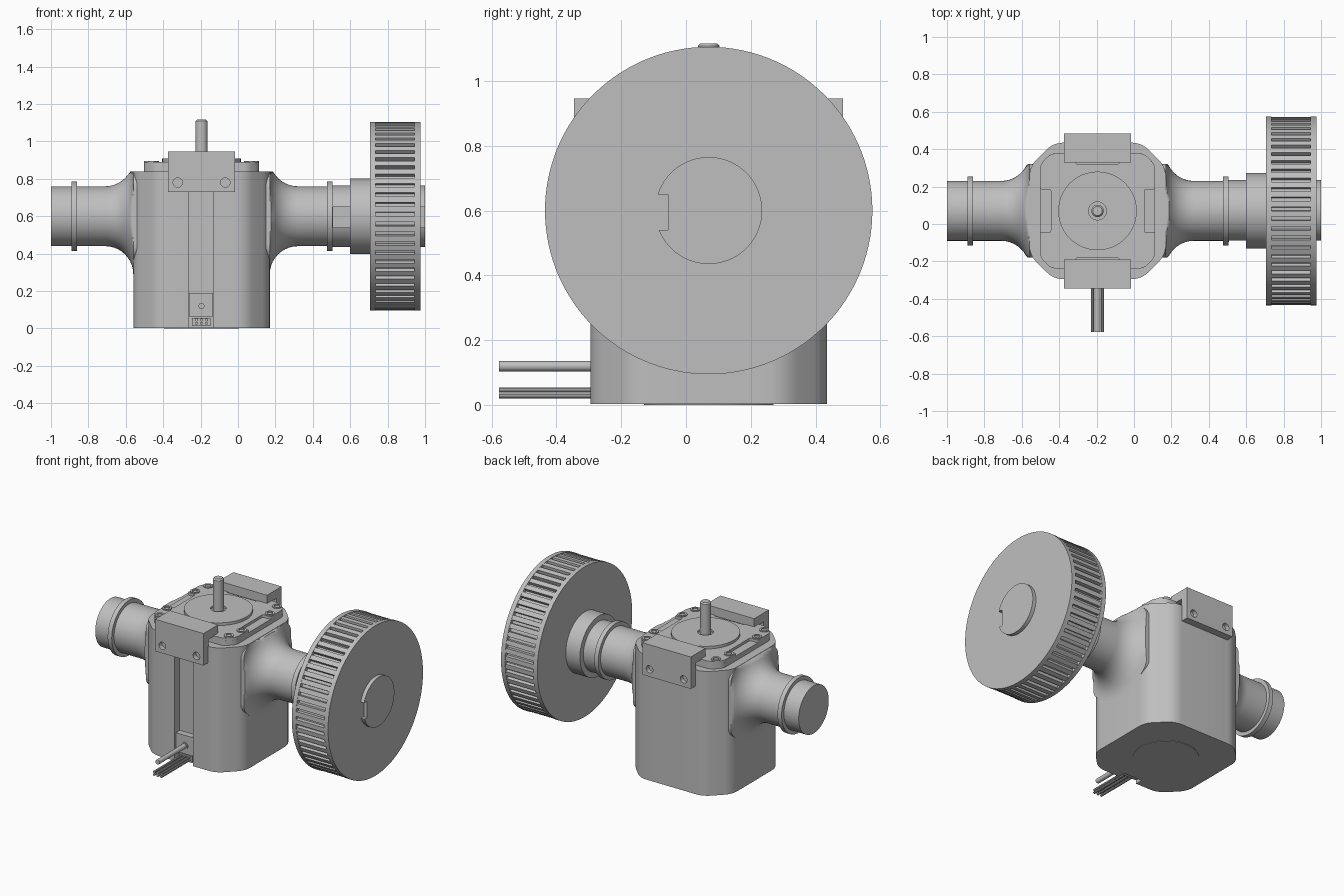
import bpy, bmesh, math
from mathutils import Vector

if "Cube" in bpy.data.objects:
    bpy.data.objects.remove(bpy.data.objects["Cube"], do_unlink=True)

GREY = (0.52, 0.52, 0.52, 1)
metal = bpy.data.materials.new("plain grey")
metal.diffuse_color = GREY
metal.use_nodes = True
metal.node_tree.nodes["Principled BSDF"].inputs["Base Color"].default_value = GREY

CX, CY, AZ = -0.195, 0.07, 0.6      # motor centre, and height of the cross axle
HALF = 0.365                        # half width of the housing


def place(a, b, t, axis):
    return {"x": (t, a, b), "y": (a, t, b), "z": (a, b, t)}[axis]


def loft(name, rings, axis):
    """Skin a list of (points, position) rings and cap both ends."""
    bm = bmesh.new()
    loops = [[bm.verts.new(place(a, b, t, axis)) for a, b in pts] for pts, t in rings]
    n = len(loops[0])
    for lo, hi in zip(loops, loops[1:]):
        for i in range(n):
            j = (i + 1) % n
            bm.faces.new((lo[i], lo[j], hi[j], hi[i]))
    bm.faces.new(loops[0])
    bm.faces.new(loops[-1])
    bmesh.ops.recalc_face_normals(bm, faces=bm.faces[:])
    mesh = bpy.data.meshes.new(name)
    bm.to_mesh(mesh)
    bm.free()
    mesh.materials.append(metal)
    ob = bpy.data.objects.new(name, mesh)
    bpy.context.collection.objects.link(ob)
    smooth(ob)
    return ob


def activate(ob):
    bpy.ops.object.select_all(action="DESELECT")
    ob.select_set(True)
    bpy.context.view_layer.objects.active = ob


def smooth(ob):
    activate(ob)
    bpy.ops.object.shade_smooth_by_angle(angle=math.radians(30))


def prism(name, pts, lo, hi, axis="z"):
    return loft(name, [(pts, lo), (pts, hi)], axis)


def box(name, x, y, z):
    return prism(name, [(x[0], y[0]), (x[1], y[0]), (x[1], y[1]), (x[0], y[1])], *z)


def lathe(name, profile, a, b, axis, seg=32):
    """Turn (position, radius) pairs about an axis through a, b."""
    ring = [(math.cos(i * math.tau / seg), math.sin(i * math.tau / seg)) for i in range(seg)]
    return loft(name, [([(a + r * c, b + r * s) for c, s in ring], t) for t, r in profile], axis)


def rounded(corners, n=6):
    """Round each (x, y, radius) corner of an outline."""
    out = []
    for i, (x, y, r) in enumerate(corners):
        p = Vector((x, y))
        if not r:
            out.append((x, y))
            continue
        a = p + (Vector(corners[i - 1][:2]) - p).normalized() * r
        b = p + (Vector(corners[(i + 1) % len(corners)][:2]) - p).normalized() * r
        for k in range(n + 1):
            t = k / n
            out.append(tuple(a * (1 - t) ** 2 + p * 2 * t * (1 - t) + b * t * t))
    return out


def chamfered(h, c, r, extra=()):
    """Chamfered square about the motor centre; extra points go on the front side."""
    k = h - c
    pts = [(k, -h), (h, -k), (h, k), (k, h), (-k, h), (-h, k), (-h, -k), (-k, -h)]
    return rounded([(CX + x, CY + y, r) for x, y in pts] + list(extra))


def cut(ob, cutter):
    mod = ob.modifiers.new("cut", "BOOLEAN")
    mod.operation = "DIFFERENCE"
    mod.solver = "EXACT"
    mod.object = cutter
    activate(ob)
    bpy.ops.object.modifier_apply(modifier=mod.name)
    bpy.data.objects.remove(cutter, do_unlink=True)
    smooth(ob)


# Housing with a cable channel down the front
front = CY - HALF
channel = [(-0.265, front, 0), (-0.265, front + 0.05, 0), (-0.13, front + 0.05, 0), (-0.13, front, 0)]
prism("housing", chamfered(HALF, 0.13, 0.055, channel), 0.003, 0.84)
lathe("bottom_disc", [(0, 0.2), (0.02, 0.2)], CX, CY, "z", 64)

# End cap with side ledges
prism("cap_base", chamfered(0.308, 0.06, 0.03), 0.83, 0.872)
h, k, g, s = 0.308, 0.248, 0.25, 0.115
quarter = [(g, -s, 0.01), (g, s, 0.01), (h, s, 0.01), (h, k, 0.03), (k, h, 0.03), (s, h, 0.01)]
outline = []
for turn in range(4):
    for x, y, r in quarter[1:] + [(s, g, 0.01)]:
        for _ in range(turn):
            x, y = -y, x
        outline.append((CX + x, CY + y, r))
prism("cap_top", rounded(outline, 4), 0.87, 0.89)

# Pilot boss and drive shaft
lathe("pilot_boss", [(0.87, 0.21), (0.908, 0.21), (0.908, 0.048), (0.895, 0.048)], CX, CY, "z", 64)
lathe("motor_shaft", [(0.88, 0.033), (1.108, 0.033), (1.116, 0.025)], CX, CY, "z")

# Cap screws with sockets, two at each corner
for sx in (-1, 1):
    for sy in (-1, 1):
        for dx, dy in ((0.257, 0.257), (0.278, 0.15)):
            lathe("cap_screw", [(0.87, 0.03), (0.896, 0.03), (0.896, 0.018), (0.888, 0.018)],
                  CX + sx * dx, CY + sy * dy, "z", 20)

# Front and back hook brackets, each with two holes
for side, label in ((-1, "front"), (1, "back")):
    hook = [(0.415, 0.73), (0.415, 0.945), (0.26, 0.945), (0.26, 0.885), (0.36, 0.885), (0.36, 0.73)]
    bracket = prism(label + "_bracket", [(CY + side * d, z) for d, z in hook], CX - 0.18, CX + 0.165 + 0.015, "x")
    for dx in (-0.127, 0.127):
        lo, hi = sorted((CY + side * 0.385, CY + side * 0.5))
        cut(bracket, lathe("hole_cutter", [(lo, 0.025), (hi, 0.025)], CX + dx, 0.78, "y", 24))

# Cable cover, connector and wires
cover_y = front + 0.008
box("cable_cover", (-0.262, -0.133), (cover_y, front + 0.06), (0.065, 0.19))
box("connector", (-0.245, -0.148), (cover_y + 0.01, front + 0.06), (0.012, 0.057))
lathe("cable_collar", [(cover_y - 0.006, 0.024), (front + 0.03, 0.024)], CX, 0.12, "y", 20)
lathe("upper_cable", [(-0.577, 0.016), (front + 0.03, 0.016)], CX, 0.12, "y", 16)
for i in range(3):
    for z in (0.028, 0.046):
        lathe("lower_wire", [(-0.577, 0.008), (front + 0.03, 0.008)], CX + (i - 1) * 0.027, z, "y", 10)

# Axle tubes flaring out of the housing, each with a collar
for side, label, end_r in ((-1, "right", 0.16), (1, "left", 0.165)):
    base = HALF
    flare = [(base + 0.15 - 0.15 * math.sin(t), 0.31 - 0.15 * math.cos(t))
             for t in (math.radians(a) for a in range(90, -1, -9))]
    c0, c1, end = (0.665, 0.695, 0.805) if side < 0 else (0.67, 0.7, 1.195)
    profile = [(base - 0.07, 0.31)] + flare + [
        (c0, 0.16), (c0, 0.185), (c1, 0.185), (c1, end_r), (end, end_r)]
    tube = lathe(label + "_axle", [(CX + side * d, r) for d, r in profile], CY, AZ, "x", 64)
    for v in tube.data.vertices:
        if abs(v.co.x - CX) < 0.52:
            v.co.z = min(v.co.z, 0.838)
            v.co.y = max(CY - 0.25, min(CY + 0.25, v.co.y))
    if side > 0:
        cut(tube, box("keyway_cutter", (0.507, 1.1), (-0.2, CY - 0.125), (0.54, 0.65)))

# Toothed wheel: hub, grooved rim and two flanges
lathe("wheel_hub", [(0.6, 0.202), (0.72, 0.202)], CY, AZ, "x", 64)
for lo, hi in ((0.705, 0.735), (0.945, 0.975)):
    lathe("wheel_flange", [(lo, 0.505), (hi, 0.505)], CY, AZ, "x", 120)
teeth = []
COUNT = 60
for i in range(COUNT):
    for f, r in ((0, 0.503), (0.58, 0.503), (0.62, 0.48), (0.96, 0.48)):
        a = (i + f) * math.tau / COUNT
        teeth.append((CY + r * math.cos(a), AZ + r * math.sin(a)))
prism("wheel_teeth", teeth, 0.73, 0.95, "x")
